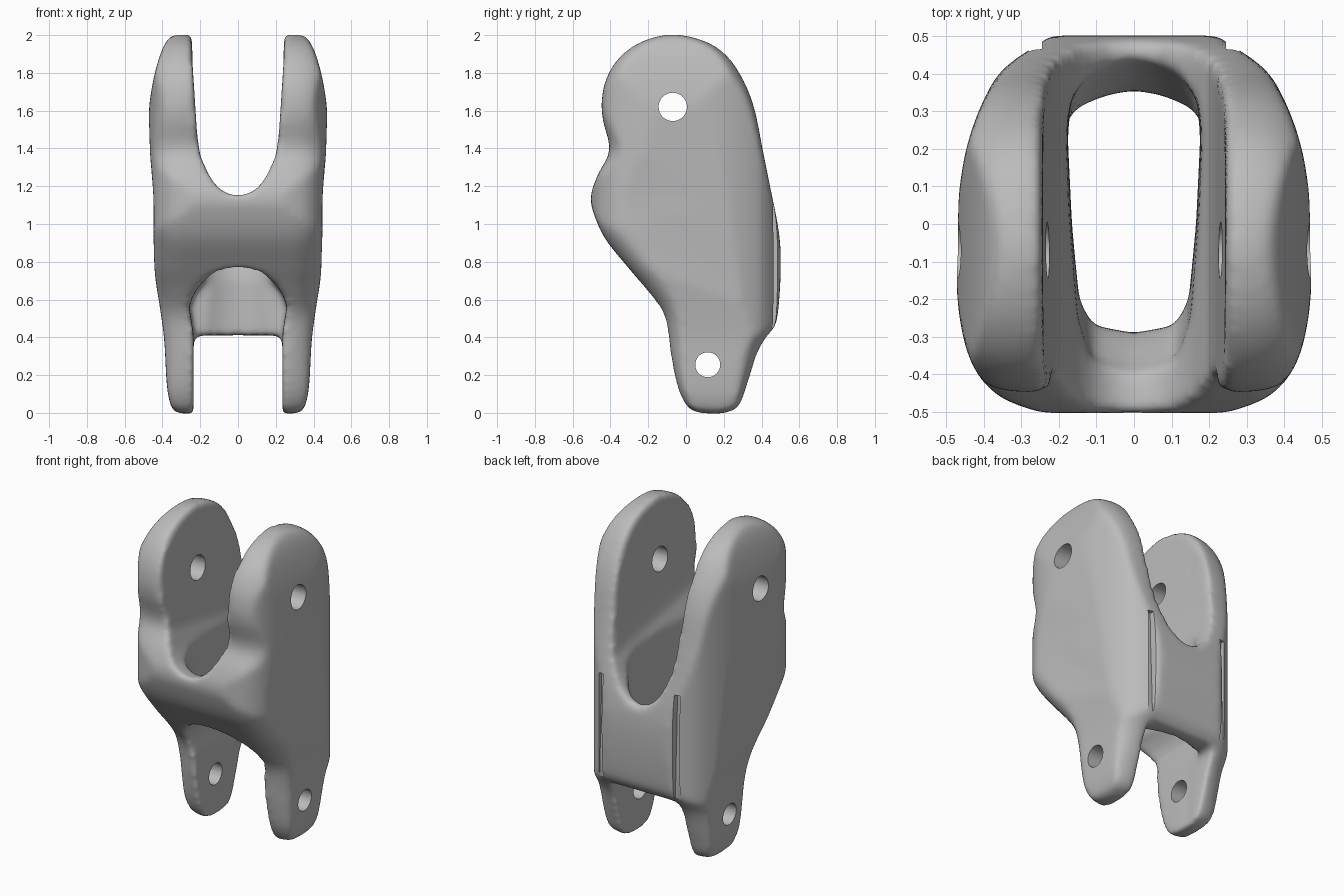
import bpy, bmesh
from math import sin, cos, pi
from mathutils import Vector

cube = bpy.data.objects.get("Cube")
if cube:
    bpy.data.objects.remove(cube, do_unlink=True)


def clamp(t):
    return max(0, min(1, t))


def spline(pts, steps=4):
    """Closed smooth curve through 2D points."""
    p = [Vector(q) for q in pts]
    n, out = len(p), []
    for i in range(n):
        a, b, c, d = p[i - 1], p[i], p[(i + 1) % n], p[(i + 2) % n]
        for k in range(steps):
            t = k / steps
            out.append(0.5 * (2 * b + (c - a) * t + (2 * a - 5 * b + 4 * c - d) * t * t
                              + (3 * b - a - 3 * c + d) * t ** 3))
    return out


def mirror(half):
    """Complete a half outline across x = 0."""
    return half + [(-x, v) for x, v in reversed(half) if x > 0]


def circle(cy, cz, r, n=40):
    return [(cy + r * cos(2 * pi * i / n), cz + r * sin(2 * pi * i / n)) for i in range(n)]


def loft(name, outline, axis, sections, ease=lambda p: 1):
    """Stack an outline along an axis; each section is (position, inset)."""
    pts = [Vector(p) for p in outline]
    n = len(pts)
    area = sum(pts[i - 1].cross(pts[i]) for i in range(n))
    if area < 0:
        pts.reverse()
    bm, rings = bmesh.new(), []
    for pos, inset in sections:
        ring = []
        for i, p in enumerate(pts):
            t = (pts[(i + 1) % n] - pts[i - 1]).normalized()
            q = p + Vector((-t.y, t.x)) * inset * ease(p)
            co = {"X": (pos, q.x, q.y), "Y": (q.x, pos, q.y), "Z": (q.x, q.y, pos)}[axis]
            ring.append(bm.verts.new(co))
        rings.append(ring)
    for a, b in zip(rings, rings[1:]):
        for i in range(n):
            bm.faces.new((a[i - 1], a[i], b[i], b[i - 1]))
    bm.faces.new(rings[0])
    bm.faces.new(rings[-1])
    bmesh.ops.recalc_face_normals(bm, faces=bm.faces)
    me = bpy.data.meshes.new(name)
    bm.to_mesh(me)
    bm.free()
    ob = bpy.data.objects.new(name, me)
    bpy.context.collection.objects.link(ob)
    return ob


def prism(name, outline, axis, lo, hi, cuts=1):
    ob = loft(name, outline, axis, [(lo + (hi - lo) * i / cuts, 0) for i in range(cuts + 1)])
    ob.hide_render = True
    return ob


def boolean(ob, tool, op):
    m = ob.modifiers.new(tool.name, 'BOOLEAN')
    m.object, m.operation, m.solver = tool, op, 'EXACT'


def bake(ob, tools):
    """Apply all modifiers and remove the helper solids."""
    dg = bpy.context.evaluated_depsgraph_get()
    me = bpy.data.meshes.new_from_object(ob.evaluated_get(dg))
    ob.modifiers.clear()
    ob.data = me
    for t in tools:
        bpy.data.objects.remove(t, do_unlink=True)


# Side outline of the whole bracket, rounded over towards its outer faces
side = spline([(.10, -.003), (.02, .018), (-.04, .12), (-.08, .30), (-.11, .50), (-.19, .63),
               (-.315, .78), (-.43, .925), (-.49, 1.06), (-.504, 1.15), (-.467, 1.26),
               (-.413, 1.36), (-.408, 1.43), (-.44, 1.55), (-.447, 1.65), (-.422, 1.77),
               (-.35, 1.885), (-.23, 1.968), (-.07, 2.004), (.10, 1.968), (.22, 1.887),
               (.31, 1.75), (.365, 1.6), (.405, 1.4), (.445, 1.2), (.485, 1.0), (.501, .85),
               (.497, .65), (.478, .48), (.44, .42), (.38, .32), (.325, .15), (.28, .035),
               (.20, -.003)])
half = [(.30, 0), (.35, .005), (.395, .02), (.43, .042), (.458, .072), (.476, .108)]
body = loft("clevis_bracket", side, "X", [(-x, d) for x, d in reversed(half)] + half,
            ease=lambda p: clamp(.4 + p.y))
# The rounded flanks draw in below the upper ears
for v in body.data.vertices:
    v.co.x *= 1 - .06 * clamp((1.5 - v.co.z) / .4) - .12 * clamp((.75 - v.co.z) / .4)

# Outer limits seen along the vertical and along the depth
plan = prism("plan_limit", spline(mirror([
    (0, -.53), (.20, -.51), (.30, -.485), (.37, -.45), (.425, -.385), (.457, -.29),
    (.473, -.16), (.476, -.03), (.458, .14), (.435, .24), (.40, .33), (.355, .405),
    (.28, .463), (.245, .475), (.22, .50), (0, .53)])), "Z", -.1, 2.1)
front = prism("front_limit", spline(mirror([
    (0, -.05), (.29, -.03), (.345, .015), (.375, .13), (.39, .38), (.412, .55), (.442, .75),
    (.447, .95), (.448, 1.15), (.464, 1.35), (.476, 1.52), (.463, 1.68), (.435, 1.82),
    (.403, 1.92), (.365, 1.985), (.30, 2.02), (0, 2.03)])), "Y", -1, 1)

# Vertical core, pinched at mid height and flaring to thin rims on both webs
core = prism("core_cut", mirror([(0, -.29), (.11, -.27), (.145, -.2), (.165, 0), (.176, .2),
                                 (.168, .275), (.12, .32), (.06, .345), (0, .355)]),
             "Z", -.2, 2.2, 40)
for v in core.data.vertices:
    x, y, z = v.co
    v.co.x = x * (1 + min(.36, .9 * (z - 1) ** 2))
    if y > 0:
        v.co.y += .095 * clamp((z - .72) / .28) * (y / .355) ** 2
    else:
        v.co.y -= .11 * clamp((z - .95) / .18) * (y / .29) ** 2

# Fork slot falling towards the back, arch and leg gap
slot = prism("fork_slot", mirror([(0, 1.14), (.06, 1.152), (.11, 1.19), (.15, 1.25),
                                  (.20, 1.37), (.218, 1.5), (.24, 1.85), (.25, 2.4)]),
             "Y", -.7, .7)
for v in slot.data.vertices:
    v.co.z -= .19 * (v.co.y + .42)
arch = prism("arch_cut", mirror([(0, .76), (.08, .752), (.14, .73), (.20, .68), (.24, .62),
                                 (.258, .56), (.235, .42), (.235, -.2), (0, -.2)]),
             "Y", -.7, .31)
leg_gap = prism("leg_gap", mirror([(0, .41), (.235, .41), (.235, -.2), (0, -.2)]),
                "Y", -.7, .7)

boolean(body, plan, 'INTERSECT')
boolean(body, front, 'INTERSECT')
tools = [core, slot, arch, leg_gap]
for tool in tools:
    boolean(body, tool, 'DIFFERENCE')

# Blend everything into one softly rounded casting
remesh = body.modifiers.new("remesh", 'REMESH')
remesh.mode, remesh.voxel_size = 'VOXEL', .016
soften = body.modifiers.new("soften", 'SMOOTH')
soften.factor, soften.iterations = .5, 16
bake(body, tools + [plan, front])

# Pin holes and the slim grooves beside the back web
cutters = [prism("upper_pin_hole", circle(-.07, 1.62, .075), "X", -.6, .6),
           prism("lower_pin_hole", circle(.115, .255, .066), "X", -.6, .6)]
groove = [(.55, 1.10), (.435, 1.10), (.437, .95), (.445, .75), (.45, .60), (.455, .45),
          (.55, .45)]
for name, s in (("left_groove", 1), ("right_groove", -1)):
    cutters.append(prism(name, groove, "X", *sorted((s * .245, s * .28))))
for c in cutters:
    boolean(body, c, 'DIFFERENCE')
bake(body, cutters)

# Plain grey finish
mat = bpy.data.materials.new("grey_metal")
mat.use_nodes = True
grey = (.5, .5, .5, 1)
mat.diffuse_color = grey
mat.node_tree.nodes["Principled BSDF"].inputs["Base Color"].default_value = grey
body.data.materials.clear()
body.data.materials.append(mat)
bpy.ops.object.select_all(action='DESELECT')
body.select_set(True)
bpy.context.view_layer.objects.active = body
bpy.ops.object.shade_smooth_by_angle(angle=.7)
